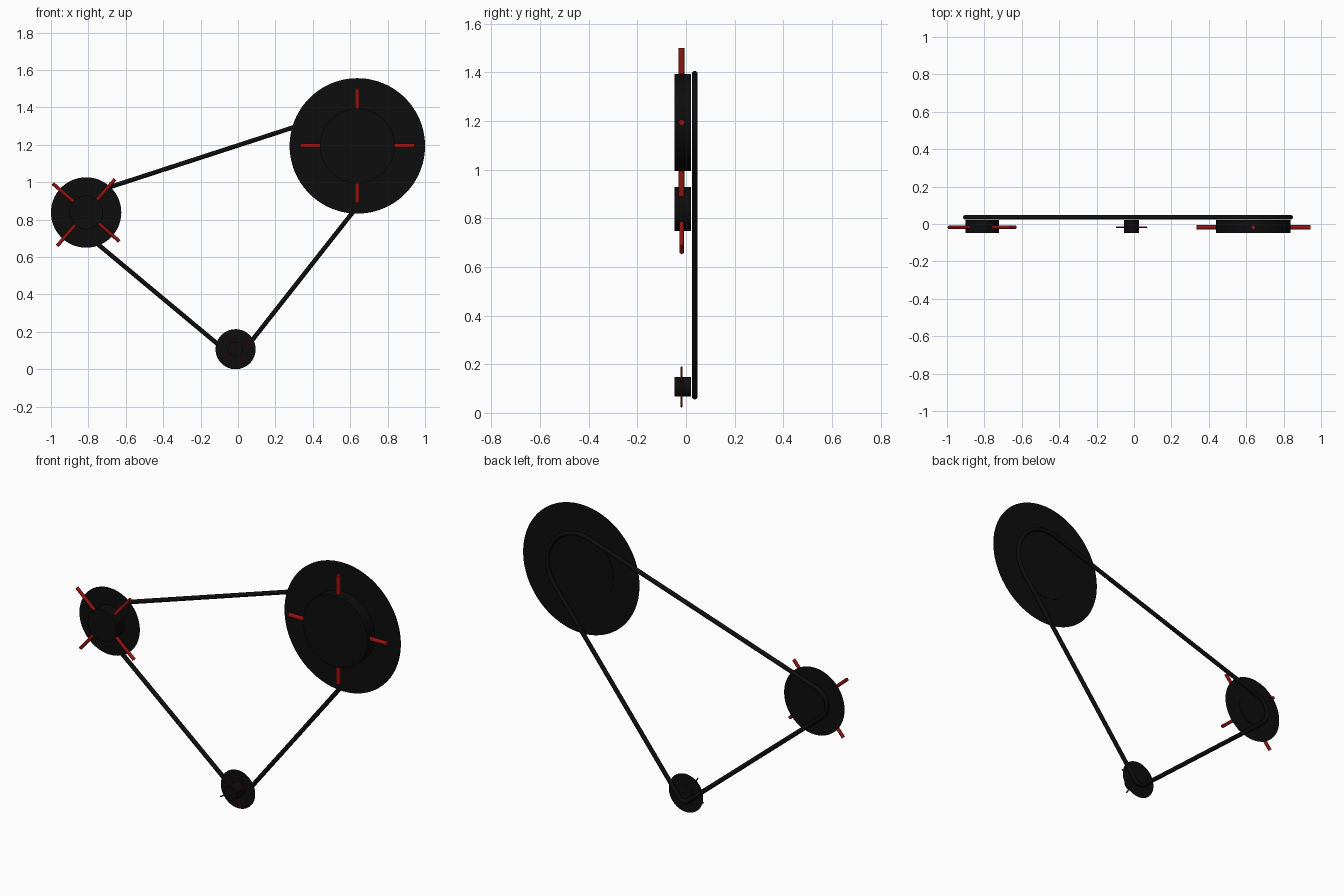
import bpy, bmesh, math
from mathutils import Matrix, Vector

if "Cube" in bpy.data.objects:
    bpy.data.objects.remove(bpy.data.objects["Cube"])


def material(name, rgb):
    m = bpy.data.materials.new(name)
    m.diffuse_color = (*rgb, 1)
    m.use_nodes = True
    m.node_tree.nodes["Principled BSDF"].inputs["Base Color"].default_value = m.diffuse_color
    return m


BLACK = material("black", (0.004, 0.004, 0.004))
RED = material("dark red", (0.30, 0.006, 0.006))

# name, centre x, centre z, flange radius, hub radius, spoke tip, spoke radius, spoke angle
WHEELS = [
    ("small", -0.013, 0.107, 0.107, 0.040, 0.096, 0.0036, 31),
    ("large", 0.638, 1.194, 0.362, 0.200, 0.305, 0.012, 0),
    ("medium", -0.812, 0.838, 0.188, 0.090, 0.236, 0.0093, 49),
]
HUB_FRONT, HUB_BACK = -0.048, 0.021
FLANGE_Y, SPOKE_Y, BELT_Y, BELT_R = 0.019, -0.018, 0.036, 0.012


def finish(bm, name, mat, smooth=True):
    me = bpy.data.meshes.new(name)
    bm.to_mesh(me)
    bm.free()
    me.materials.append(mat)
    ob = bpy.data.objects.new(name, me)
    bpy.context.collection.objects.link(ob)
    if smooth:
        bpy.ops.object.select_all(action='DESELECT')
        ob.select_set(True)
        bpy.context.view_layer.objects.active = ob
        bpy.ops.object.shade_smooth_by_angle(angle=math.radians(40))
    return ob


def rod(bm, a, b, r, segs):
    """Capped cylinder from point a to point b."""
    a, b = Vector(a), Vector(b)
    turn = (b - a).to_track_quat('Z', 'Y').to_matrix().to_4x4()
    bmesh.ops.create_cone(bm, cap_ends=True, segments=segs, radius1=r, radius2=r,
                          depth=(b - a).length,
                          matrix=Matrix.Translation((a + b) / 2) @ turn)


for name, x, z, flange_r, hub_r, tip, spoke_r, angle in WHEELS:
    # hub drum
    bm = bmesh.new()
    rod(bm, (x, HUB_FRONT, z), (x, HUB_BACK, z), hub_r, 64)
    finish(bm, name + "_hub", BLACK)

    # paper-thin flange disc near the back of the hub
    bm = bmesh.new()
    bmesh.ops.create_circle(bm, cap_ends=True, segments=96, radius=flange_r,
                            matrix=Matrix.Translation((x, FLANGE_Y, z))
                            @ Matrix.Rotation(math.pi / 2, 4, 'X'))
    finish(bm, name + "_flange", BLACK, smooth=False)

    # four spokes standing out of the hub
    bm = bmesh.new()
    for k in range(4):
        t = math.radians(angle + 90 * k)
        c, s = math.cos(t), math.sin(t)
        inner = hub_r * 0.8
        rod(bm, (x + inner * c, SPOKE_Y, z + inner * s),
            (x + tip * c, SPOKE_Y, z + tip * s), spoke_r, 16)
    finish(bm, name + "_spokes", RED)

# belt: outer tangents joined by arcs around the three hubs
normals = []
for i, a in enumerate(WHEELS):
    b = WHEELS[(i + 1) % 3]
    dx, dz = b[1] - a[1], b[2] - a[2]
    normals.append(math.atan2(dz, dx) - math.acos((a[4] - b[4]) / math.hypot(dx, dz)))

path = []
for i, w in enumerate(WHEELS):
    start = normals[i - 1]
    sweep = (normals[i] - start) % math.tau
    for k in range(25):
        t = start + sweep * k / 24
        path.append((w[1] + w[4] * math.cos(t), BELT_Y, w[2] + w[4] * math.sin(t)))

curve = bpy.data.curves.new("belt_path", 'CURVE')
curve.dimensions = '3D'
curve.bevel_depth = BELT_R
curve.bevel_resolution = 4
spline = curve.splines.new('POLY')
spline.points.add(len(path) - 1)
for p, co in zip(spline.points, path):
    p.co = (*co, 1)
spline.use_cyclic_u = True
spline.use_smooth = True
curve.materials.append(BLACK)
belt = bpy.data.objects.new("belt", curve)
bpy.context.collection.objects.link(belt)
